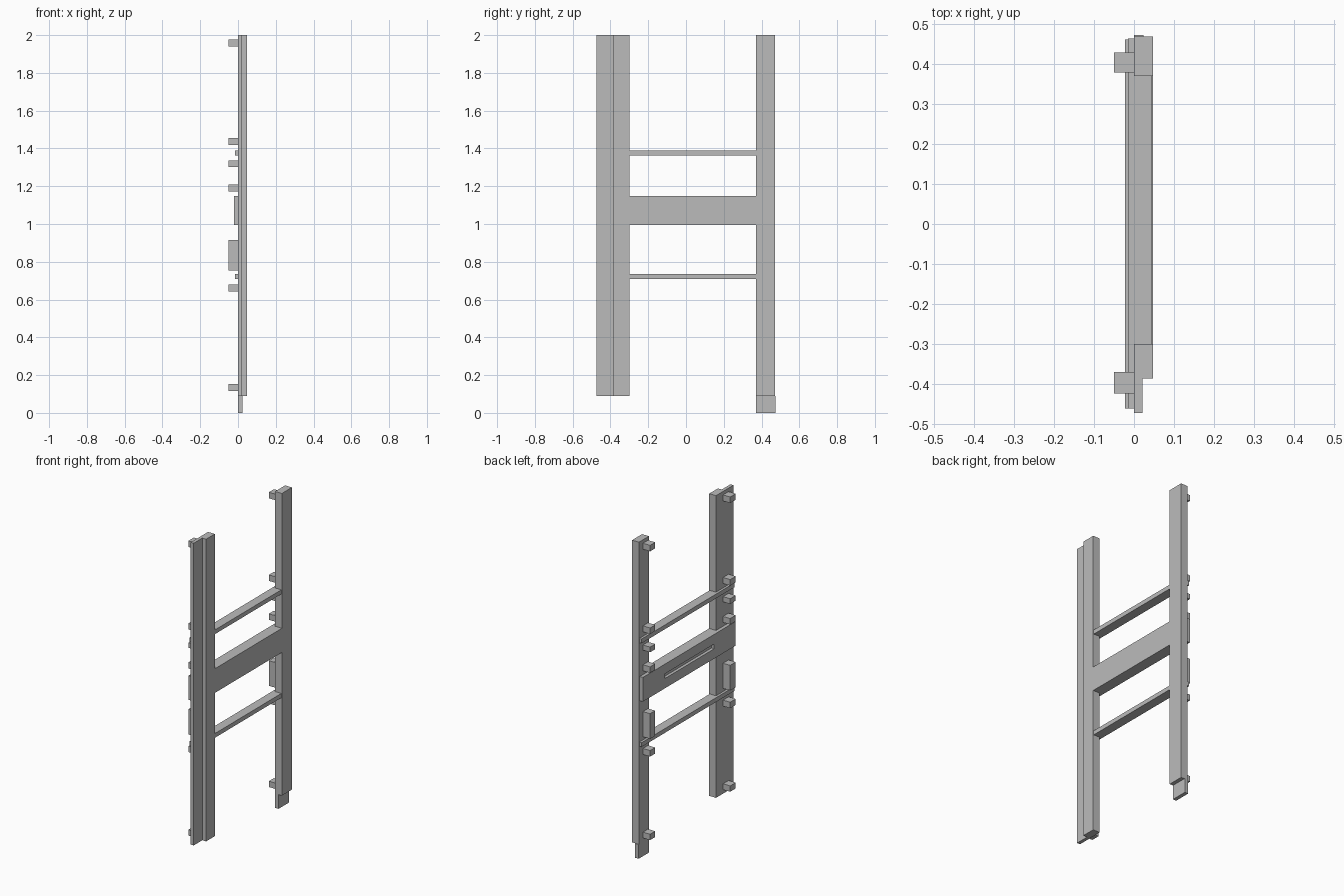
import bpy
import bmesh

cube = bpy.data.objects.get("Cube")
if cube:
    bpy.data.objects.remove(cube, do_unlink=True)

grey = bpy.data.materials.new("plain grey")
grey.use_nodes = True
colour = (0.5, 0.5, 0.5, 1)
grey.diffuse_color = colour
grey.node_tree.nodes["Principled BSDF"].inputs["Base Color"].default_value = colour


def box(name, x, y, z):
    """Box spanning the given (low, high) ranges."""
    bm = bmesh.new()
    bmesh.ops.create_cube(bm, size=1)
    for v in bm.verts:
        v.co = [r[0] if c < 0 else r[1] for c, r in zip(v.co, (x, y, z))]
    mesh = bpy.data.meshes.new(name)
    bm.to_mesh(mesh)
    bm.free()
    mesh.materials.append(grey)
    obj = bpy.data.objects.new(name, mesh)
    bpy.context.collection.objects.link(obj)
    return obj


def extrude_profile(name, points, z):
    """Upright prism with an (x, y) cross-section."""
    bm = bmesh.new()
    face = bm.faces.new([bm.verts.new((px, py, z[0])) for px, py in points])
    top = bmesh.ops.extrude_face_region(bm, geom=[face])["geom"]
    bmesh.ops.translate(bm, vec=(0, 0, z[1] - z[0]),
                        verts=[g for g in top if isinstance(g, bmesh.types.BMVert)])
    bmesh.ops.recalc_face_normals(bm, faces=bm.faces)
    mesh = bpy.data.meshes.new(name)
    bm.to_mesh(mesh)
    bm.free()
    mesh.materials.append(grey)
    obj = bpy.data.objects.new(name, mesh)
    bpy.context.collection.objects.link(obj)


# Uprights: the front one has a thin lip, the back one a stepped foot
extrude_profile("front_upright",
                [(0, -0.473), (0.021, -0.473), (0.021, -0.387),
                 (0.048, -0.387), (0.048, -0.3), (0, -0.3)], (0.09, 2))
box("back_upright", (0, 0.048), (0.37, 0.47), (0.09, 2))
box("back_upright_foot", (0, 0.024), (0.37, 0.473), (0, 0.09))

# Wide middle rail: body between the uprights, plate lapped over their inner side
box("middle_rail", (0, 0.048), (-0.3, 0.37), (0.995, 1.148))
plate = box("middle_rail_plate", (-0.022, 0), (-0.462, 0.462), (0.995, 1.148))

# Long shallow groove in the plate
cutter = box("groove_cutter", (-0.1, -0.003), (-0.25, 0.24), (1.057, 1.087))
cutter.hide_render = True
cutter.hide_viewport = True
groove = plate.modifiers.new("groove", "BOOLEAN")
groove.operation = "DIFFERENCE"
groove.solver = "EXACT"
groove.object = cutter

# Slim rails, also lapped over the uprights
for name, z in (("upper", (1.363, 1.39)), ("lower", (0.708, 0.735))):
    box(name + "_rail", (0, 0.044), (-0.3, 0.37), z)
    box(name + "_rail_plate", (-0.015, 0), (-0.462, 0.465), z)

# Blocks along the inner side of both uprights
levels = [(0.115, 0.152), (0.643, 0.681), (0.755, 0.914), (1.172, 1.21),
          (1.302, 1.335), (1.418, 1.456), (1.94, 1.978)]
for side, y in (("front", (-0.425, -0.37)), ("back", (0.379, 0.43))):
    for i, z in enumerate(levels):
        box(f"{side}_block_{i + 1}", (-0.05, 0), y, z)
